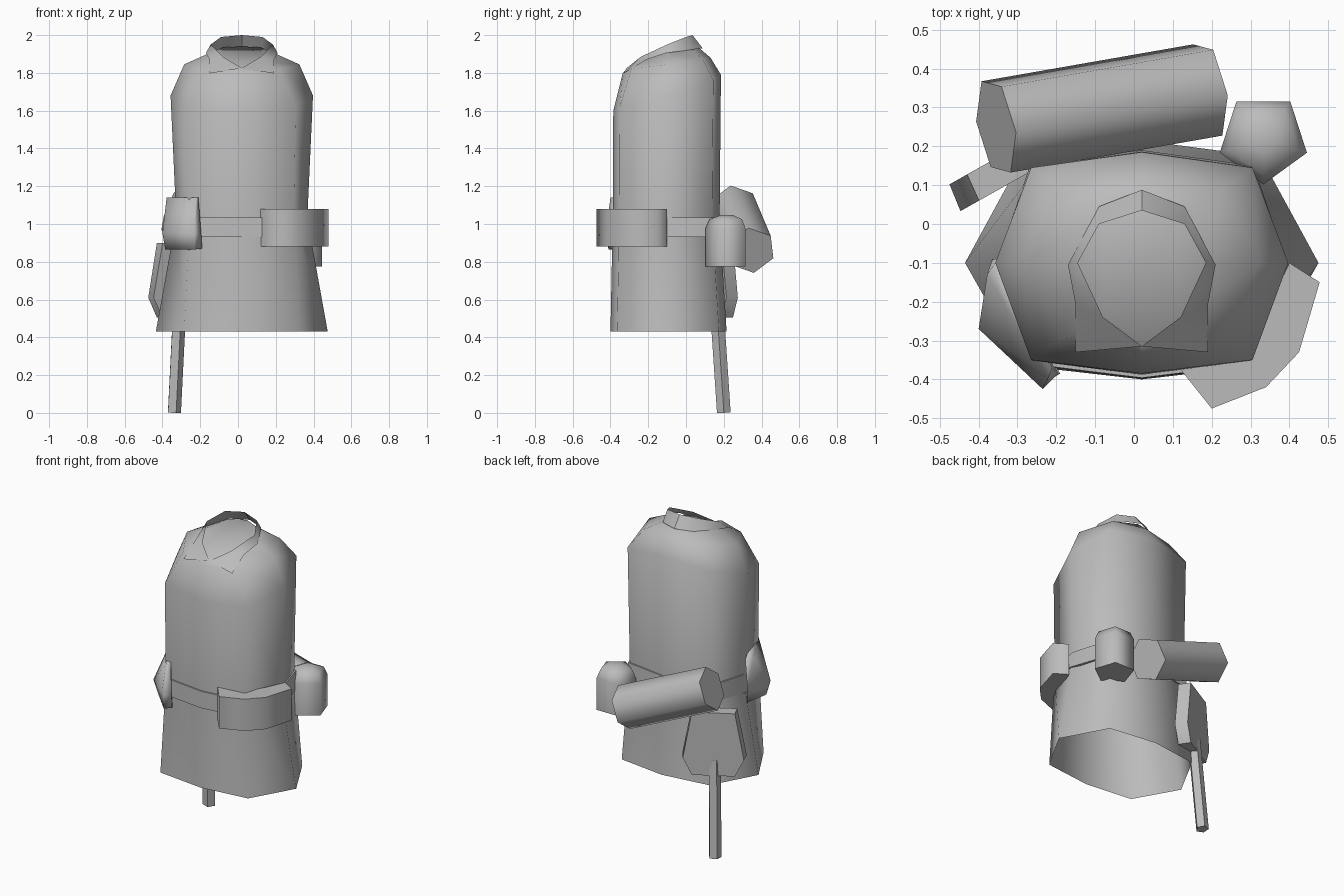
import bpy
import math
from mathutils import Vector

cube = bpy.data.objects.get("Cube")
if cube:
    bpy.data.objects.remove(cube, do_unlink=True)

cloth = bpy.data.materials.new("plain grey")
cloth.use_nodes = True
GREY = (0.5, 0.5, 0.5, 1)
cloth.diffuse_color = GREY
cloth.node_tree.nodes["Principled BSDF"].inputs["Base Color"].default_value = GREY

MID = 0.02  # symmetry line of the coat


def loft(name, rings, angle=70, closed=True, start=True, end=True):
    """Skin matching rings of points, with optional end caps."""
    n = len(rings[0])
    verts = [p for ring in rings for p in ring]
    faces = []
    for r in range(len(rings) - 1):
        for i in range(n if closed else n - 1):
            j = (i + 1) % n
            faces.append((r * n + i, r * n + j, r * n + n + j, r * n + n + i))
    if start:
        faces.append(tuple(reversed(range(n))))
    if end:
        faces.append(tuple(range(len(verts) - n, len(verts))))
    mesh = bpy.data.meshes.new(name)
    mesh.from_pydata(verts, [], faces)
    mesh.materials.append(cloth)
    obj = bpy.data.objects.new(name, mesh)
    bpy.context.collection.objects.link(obj)
    bpy.ops.object.select_all(action="DESELECT")
    obj.select_set(True)
    bpy.context.view_layer.objects.active = obj
    bpy.ops.object.mode_set(mode="EDIT")
    bpy.ops.mesh.select_all(action="SELECT")
    bpy.ops.mesh.normals_make_consistent(inside=False)
    bpy.ops.object.mode_set(mode="OBJECT")
    bpy.ops.object.shade_smooth_by_angle(angle=math.radians(angle))
    return obj


def mirrored(half):
    """Close a back-to-front half outline around the symmetry line."""
    right = [(MID + x, y, z) for x, y, z in half]
    left = [(MID - x, y, z) for x, y, z in half[-2:0:-1]]
    return right + left


def body_ring(z, side, diag, back, front, grow=0.0):
    return mirrored([(0, back + grow, z), (diag + grow, back - 0.04 + grow, z),
                     (side + grow, -0.1, z), (diag + grow, front + 0.035 - grow, z),
                     (0, front - grow, z)])


def polygon_tube(name, a, b, radius, sides, turn=0.0, angle=70):
    """Prism with regular ends running from a to b."""
    a, b = Vector(a), Vector(b)
    axis = (b - a).normalized()
    across = axis.cross(Vector((0, 0, 1))).normalized()
    up = across.cross(axis)
    spokes = [across * math.cos(turn + math.tau * i / sides)
              + up * math.sin(turn + math.tau * i / sides) for i in range(sides)]
    return loft(name, [[c + s * radius for s in spokes] for c in (a, b)], angle)


# Coat: open flared hem, waist, chest, sloping shoulders
neck = mirrored([(0, 0.06, 1.94), (0.1, 0.02, 1.935), (0.16, -0.1, 1.91),
                 (0.09, -0.24, 1.86), (0, -0.31, 1.825)])
loft("coat", [
    body_ring(0.43, 0.455, 0.305, 0.215, -0.40),
    body_ring(1.03, 0.347, 0.275, 0.178, -0.388),
    mirrored([(0, 0.185, 1.79), (0.285, 0.145, 1.76), (0.377, -0.1, 1.68),
              (0.285, -0.35, 1.62), (0, -0.385, 1.6)]),
    mirrored([(0, 0.13, 1.88), (0.21, 0.09, 1.87), (0.305, -0.1, 1.845),
              (0.2, -0.29, 1.82), (0, -0.335, 1.8)]),
    neck], angle=80, start=False)

# Folded collar with two pointed wings
rim = [(0, 0.035, 2.0), (0.11, 0.0, 1.99), (0.165, -0.1, 1.95),
       (0.1, -0.24, 1.885), (0, -0.315, 1.825)]
fold = [(0, 0.088, 1.93), (0.11, 0.045, 1.925), (0.19, -0.105, 1.905),
        (0.17, -0.21, 1.87), (0.17, -0.33, 1.797)]
for side_name, s in (("left", 1), ("right", -1)):
    loft(side_name + "_collar",
         [[(MID + s * x, y, z) for x, y, z in row] for row in (rim, fold)],
         angle=60, closed=False, start=False, end=False)

# Belt
loft("belt", [body_ring(0.93, 0.365, 0.28, 0.182, -0.39, 0.008),
              body_ring(1.035, 0.347, 0.275, 0.178, -0.388, 0.008)], angle=60)

# Wide pouch wrapped around the left front
wrap = [(0.12, -0.375), (0.2, -0.475), (0.34, -0.42), (0.425, -0.33),
        (0.478, -0.15), (0.4, -0.1), (0.33, -0.25), (0.27, -0.33)]
loft("left_pouch", [[(x, y, z) for x, y in wrap] for z in (0.88, 1.08)], angle=80)

# Wedge pouch on the right front
loft("right_pouch", [
    [(-0.36, -0.09, 0.87), (-0.385, -0.25, 0.865), (-0.23, -0.41, 0.865), (-0.19, -0.385, 0.87)],
    [(-0.365, -0.09, 0.95), (-0.4, -0.27, 0.95), (-0.235, -0.425, 0.95), (-0.195, -0.385, 0.95)],
    [(-0.35, -0.09, 1.14), (-0.378, -0.13, 1.14), (-0.222, -0.4, 1.14), (-0.21, -0.37, 1.14)]],
    angle=95)

# Rounded five-sided canteen on the left back
loft("canteen", [[(0.333 + r * math.sin(math.radians(36 + 72 * i)),
                   0.22 + r * math.cos(math.radians(36 + 72 * i)), z) for i in range(5)]
                 for r, z in ((0.118, 0.775), (0.118, 0.975), (0.095, 1.025), (0.037, 1.047))],
     angle=80)

# Bedroll slung across the back
polygon_tube("bedroll", (-0.355, 0.25, 1.085), (0.19, 0.345, 0.86), 0.13, 6,
             turn=math.radians(20))

# Shovel hanging blade up from the right back
centre = Vector((-0.304, 0.156, 0))
along, out = Vector((0.87, 0.49, 0)), Vector((-0.49, 0.87, 0))
profile = [(0.13, 0.9), (0.185, 0.61), (0.13, 0.505)]
outline = profile + [(-u, z) for u, z in reversed(profile)]
loft("shovel_blade", [[centre + along * u * k + out * d + Vector((0, 0, z)) for u, z in outline]
                      for d, k in ((-0.037, 1), (0.037, 0.95))], angle=60)
polygon_tube("shovel_handle", (-0.34, 0.2, 0.002), (-0.31, 0.16, 0.6), 0.038, 5)
